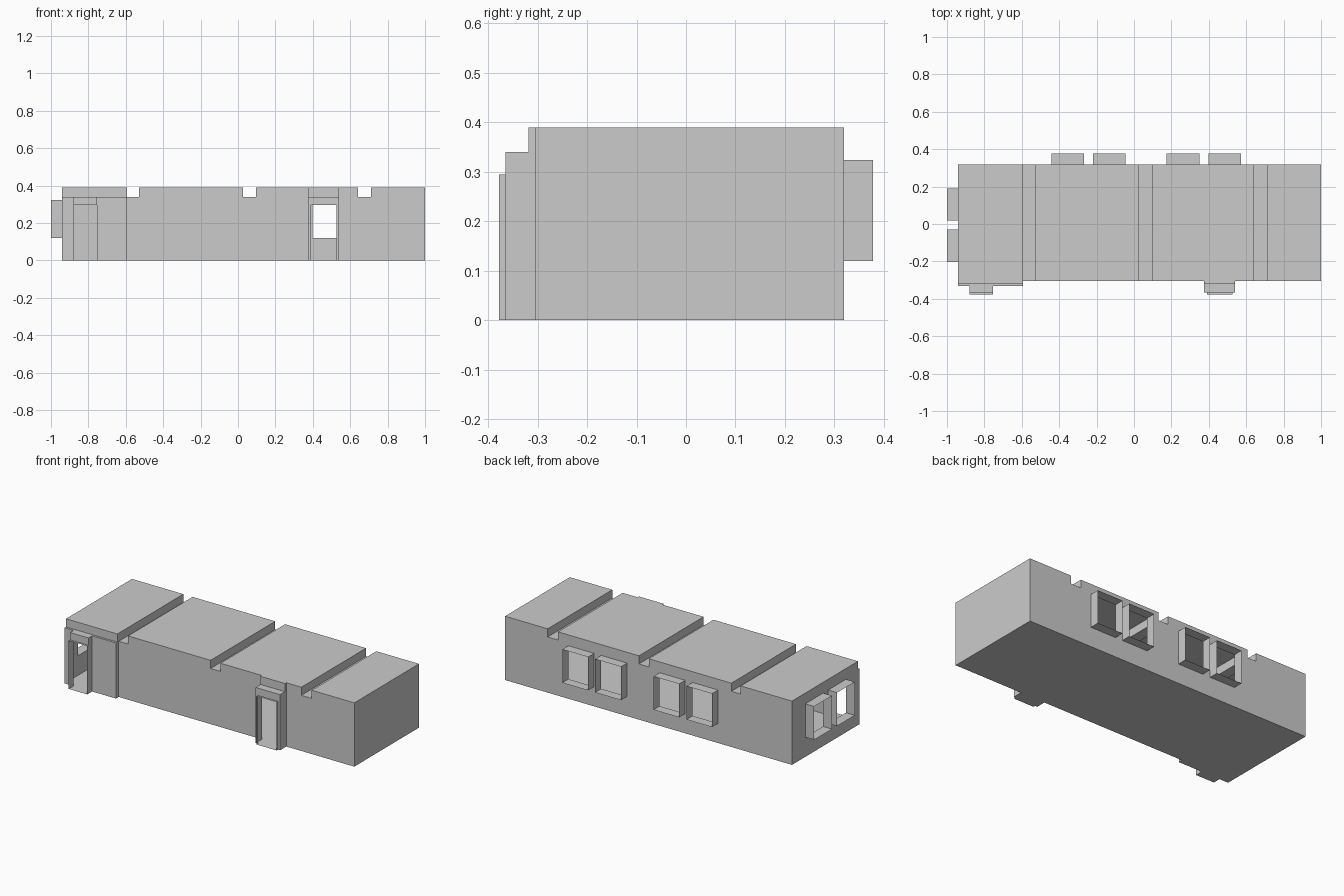
import bpy, bmesh

if "Cube" in bpy.data.objects:
    bpy.data.objects.remove(bpy.data.objects["Cube"])

L, R, F, B, H, BEAM = -0.94, 1.0, -0.305, 0.319, 0.39, 0.34
BEAMS = [(-0.593, -0.53), (0.028, 0.095), (0.642, 0.712)]
WZ = (0.12, 0.324)
BACK_WIN = [(-0.44, -0.268), (-0.218, -0.045), (0.175, 0.35), (0.398, 0.572)]
SIDE_WIN = [(-0.202, -0.03), (0.018, 0.19)]


def finish(name, bm):
    bmesh.ops.remove_doubles(bm, verts=bm.verts, dist=1e-5)
    me = bpy.data.meshes.new(name)
    bm.to_mesh(me)
    bm.free()
    ob = bpy.data.objects.new(name, me)
    bpy.context.collection.objects.link(ob)
    return ob


def sheet(name, axis, pos, solids, holes=(), flip=False):
    """Flat wall from rectangles (u0, u1, v0, v1) minus hole rectangles."""
    rects = list(solids) + list(holes)
    us = sorted({u for r in rects for u in r[:2]})
    vs = sorted({v for r in rects for v in r[2:]})
    bm = bmesh.new()

    def inside(r, u, v):
        return r[0] < u < r[1] and r[2] < v < r[3]
    for u0, u1 in zip(us, us[1:]):
        for v0, v1 in zip(vs, vs[1:]):
            u, v = (u0 + u1) / 2, (v0 + v1) / 2
            if not any(inside(r, u, v) for r in solids) or any(inside(r, u, v) for r in holes):
                continue
            quad = []
            for c in [(u0, v0), (u1, v0), (u1, v1), (u0, v1)]:
                p = list(c)
                p.insert(axis, pos)
                quad.append(bm.verts.new(p))
            f = bm.faces.new(quad)
            if flip:
                f.normal_flip()
    bmesh.ops.remove_doubles(bm, verts=bm.verts, dist=1e-5)
    bmesh.ops.dissolve_limit(bm, angle_limit=0.01, verts=bm.verts, edges=bm.edges)
    return finish(name, bm)


def sleeve(name, axis, a0, a1, u0, u1, z0, z1):
    """Open-ended rectangular tube running along axis 0 or 1."""
    bm = bmesh.new()
    rings = []
    for a in (a0, a1):
        ring = []
        for u, z in [(u0, z0), (u1, z0), (u1, z1), (u0, z1)]:
            ring.append(bm.verts.new((a, u, z) if axis == 0 else (u, a, z)))
        rings.append(ring)
    for i in range(4):
        j = (i + 1) % 4
        bm.faces.new([rings[0][i], rings[0][j], rings[1][j], rings[1][i]])
    c = ((a0 + a1) / 2, (u0 + u1) / 2, (z0 + z1) / 2)
    c = c if axis == 0 else (c[1], c[0], c[2])
    for f in bm.faces:
        f.normal_update()
        m = f.calc_center_median()
        if sum(f.normal[k] * (m[k] - c[k]) for k in range(3)) < 0:
            f.normal_flip()
    return finish(name, bm)


# Roof with recessed beams across it
bm = bmesh.new()
prof = [(L, H)]
for a, b in BEAMS:
    prof += [(a, H), (a, BEAM), (b, BEAM), (b, H)]
prof.append((R, H))
rows = [[bm.verts.new((x, y, z)) for x, z in prof] for y in (F, B)]
for i in range(len(prof) - 1):
    bm.faces.new([rows[0][i], rows[0][i + 1], rows[1][i + 1], rows[1][i]])
finish("roof", bm)

# Floor and outer walls
notches = [(a, b, BEAM, H) for a, b in BEAMS]
bay_l, bay_r = (L, -0.593), (0.375, 0.54)
sheet("floor", 2, 0, [(L, R, F, B)], flip=True)
sheet("right_wall", 0, R, [(F, B, 0, H)])
sheet("left_wall", 0, L, [(F, B, 0, H)], [(*w, *WZ) for w in SIDE_WIN], flip=True)
sheet("back_wall", 1, B, [(L, R, 0, H)], notches + [(*w, *WZ) for w in BACK_WIN], flip=True)
sheet("front_wall", 1, F, [(L, R, 0, H)], notches + [(*bay_l, 0, H), (*bay_r, 0, H)])

# Window sleeves
for i, w in enumerate(BACK_WIN):
    sleeve(f"back_window_{i + 1}", 1, B, 0.378, *w, *WZ)
for i, w in enumerate(SIDE_WIN):
    sleeve(f"side_window_{i + 1}", 0, -1.0, L, *w, *WZ)


# Stepped doorways: each step is (width range, height, front y)
def doorway(name, steps):
    y = F
    for i, (xs, h, y1) in enumerate(steps):
        sleeve(f"{name}_step_{i + 1}", 1, y1, y, *xs, 0, h)
        if i + 1 < len(steps):
            nx, nh, _ = steps[i + 1]
            if (nx, nh) != (xs, h):
                sheet(f"{name}_face_{i + 1}", 1, y1, [(*xs, 0, h)], [(*nx, 0, nh)])
        y = y1


door_l = (-0.88, -0.755)
doorway("left_doorway", [(bay_l, H, -0.318), (bay_l, BEAM, -0.331),
                         (door_l, BEAM, -0.365), (door_l, 0.295, -0.378)])
doorway("right_doorway", [(bay_r, H, -0.318), (bay_r, BEAM, -0.365),
                          ((0.39, 0.526), 0.295, -0.378)])
